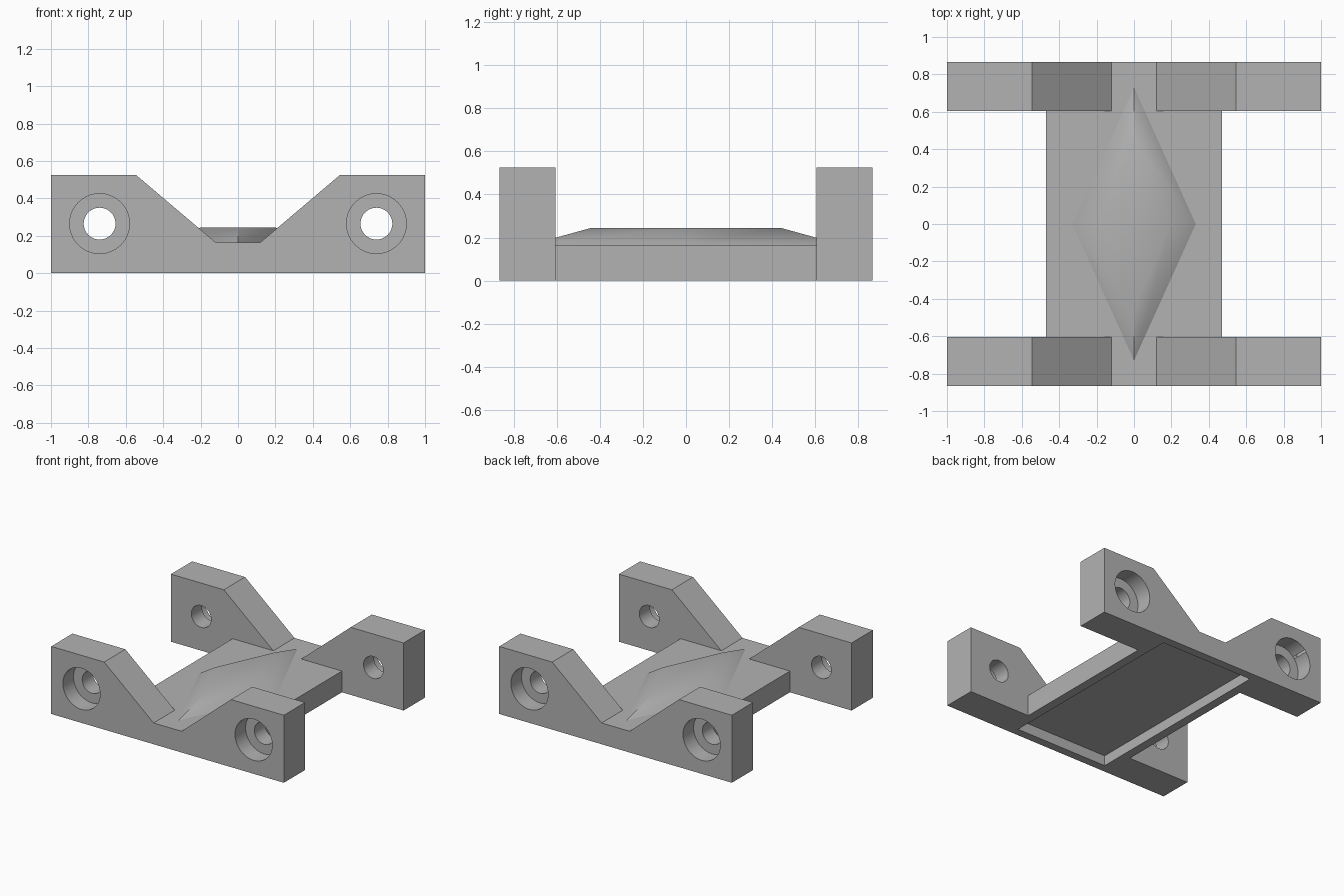
import bpy
import bmesh
from math import radians
from mathutils import Matrix, Vector

default = bpy.data.objects.get("Cube")
if default:
    bpy.data.objects.remove(default, do_unlink=True)

GREY = (0.45, 0.45, 0.45, 1)
grey = bpy.data.materials.new("plain grey")
grey.use_nodes = True
grey.diffuse_color = GREY
grey.node_tree.nodes["Principled BSDF"].inputs["Base Color"].default_value = GREY

PLATE_TOP = 0.165
Y_IN, Y_OUT = 0.605, 0.865


def finish(name, bm):
    bmesh.ops.recalc_face_normals(bm, faces=bm.faces)
    mesh = bpy.data.meshes.new(name)
    bm.to_mesh(mesh)
    bm.free()
    obj = bpy.data.objects.new(name, mesh)
    bpy.context.collection.objects.link(obj)
    mesh.materials.append(grey)
    return obj


def box(name, half_x, half_y, z0, z1):
    bm = bmesh.new()
    size = Matrix.Diagonal((2 * half_x, 2 * half_y, z1 - z0, 1))
    bmesh.ops.create_cube(bm, size=1, matrix=Matrix.Translation((0, 0, (z0 + z1) / 2)) @ size)
    return finish(name, bm)


def rod(name, x, z, radius, y0, y1):
    bm = bmesh.new()
    place = Matrix.Translation((x, (y0 + y1) / 2, z)) @ Matrix.Rotation(radians(90), 4, "X")
    bmesh.ops.create_cone(bm, cap_ends=True, segments=64, radius1=radius, radius2=radius,
                          depth=abs(y1 - y0), matrix=place)
    return finish(name, bm)


def cut(obj, cutter):
    mod = obj.modifiers.new("cut", "BOOLEAN")
    mod.operation, mod.solver, mod.object = "DIFFERENCE", "EXACT", cutter
    select(obj)
    bpy.ops.object.modifier_apply(modifier=mod.name)
    bpy.data.objects.remove(cutter, do_unlink=True)


def select(obj):
    bpy.ops.object.select_all(action="DESELECT")
    obj.select_set(True)
    bpy.context.view_layer.objects.active = obj


def smooth(obj, angle):
    select(obj)
    bpy.ops.object.shade_smooth_by_angle(angle=radians(angle))


def recess():
    return box("recess_cutter", 0.40, 0.80, -0.1, 0.08)


# Notched end brackets with counterbored bolt holes
half = [(1, 0), (1, 0.525), (0.545, 0.525), (0.12, PLATE_TOP)]
profile = half + [(-x, z) for x, z in reversed(half)]
for name, side in (("front_bracket", -1), ("back_bracket", 1)):
    bm = bmesh.new()
    face = bm.faces.new([bm.verts.new((x, side * Y_IN, z)) for x, z in profile])
    grown = bmesh.ops.extrude_face_region(bm, geom=[face])["geom"]
    bmesh.ops.translate(bm, vec=Vector((0, side * (Y_OUT - Y_IN), 0)),
                        verts=[v for v in grown if isinstance(v, bmesh.types.BMVert)])
    bracket = finish(name, bm)
    for x in (-0.74, 0.74):
        cut(bracket, rod("bolt_hole", x, 0.265, 0.085, side * 0.5, side * 1))
        cut(bracket, rod("counterbore", x, 0.265, 0.16, side * (Y_OUT - 0.13), side * 1))
    cut(bracket, recess())
    smooth(bracket, 30)

# Base plate, hollowed underneath
plate = box("base_plate", 0.47, Y_IN, 0, PLATE_TOP)
cut(plate, recess())

# Raised diamond boss, its foot sunk into the plate
bm = bmesh.new()
rings = []
for rx, ry, z in ((0.33, 0.73, 0.12), (0.33, 0.73, PLATE_TOP), (0.2, 0.44, 0.245)):
    rings.append([bm.verts.new(p) for p in ((rx, 0, z), (0, ry, z), (-rx, 0, z), (0, -ry, z))])
for low, high in zip(rings, rings[1:]):
    for i in range(4):
        j = (i + 1) % 4
        bm.faces.new((low[i], low[j], high[j], high[i]))
bm.faces.new(rings[0])
bm.faces.new(rings[-1])
boss = finish("diamond_boss", bm)
smooth(boss, 50)
boss.modifiers.new("weighted normals", "WEIGHTED_NORMAL").keep_sharp = True
